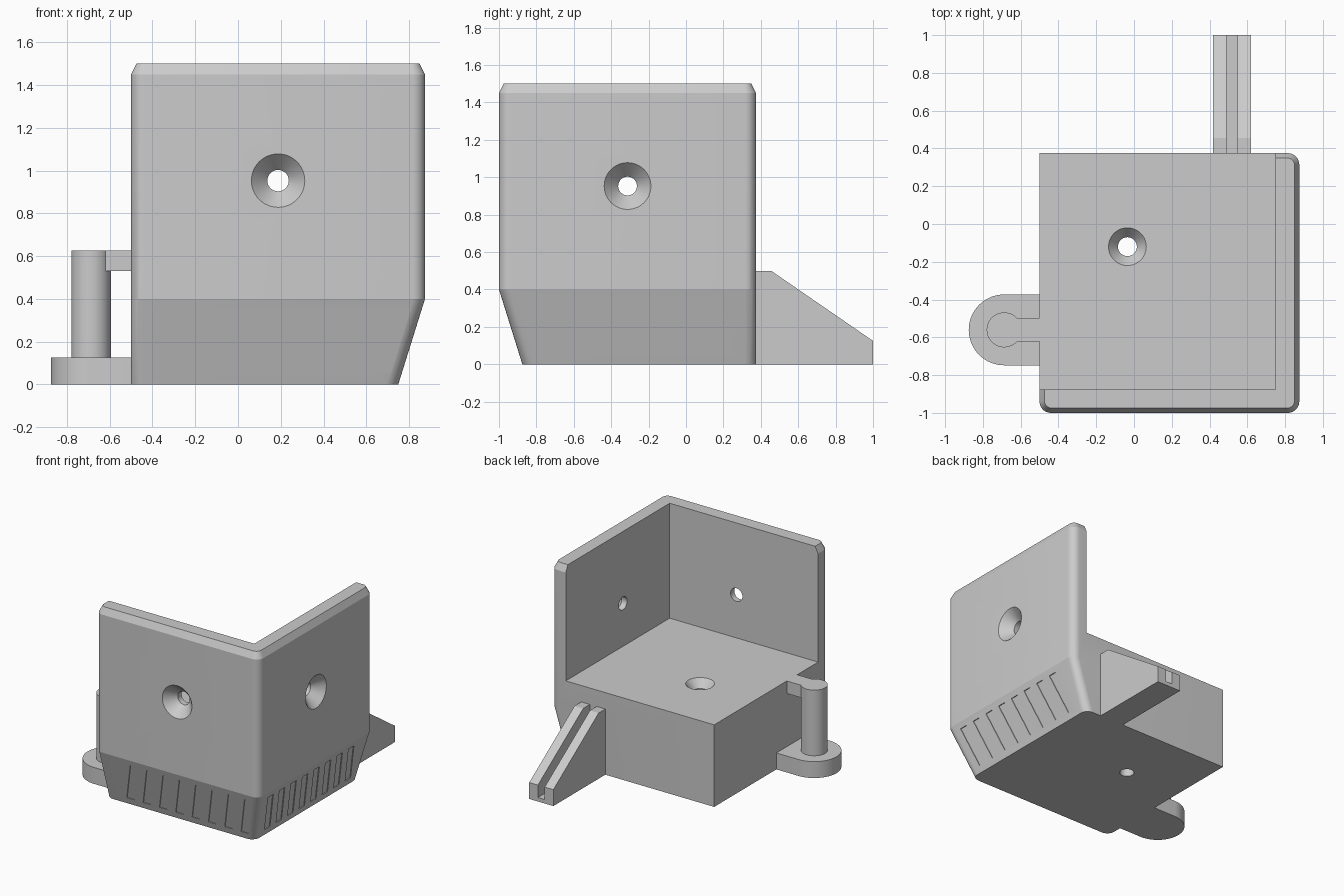
import bpy, bmesh, math
from mathutils import Matrix, Vector

cube = bpy.data.objects.get("Cube")
if cube:
    bpy.data.objects.remove(cube, do_unlink=True)

grey = bpy.data.materials.new("light grey plastic")
grey.use_nodes = True
grey.diffuse_color = (0.6, 0.6, 0.6, 1)
grey.node_tree.nodes["Principled BSDF"].inputs["Base Color"].default_value = (0.6, 0.6, 0.6, 1)


def loft(name, rings):
    """Solid through matching closed rings of points."""
    bm = bmesh.new()
    loops = [[bm.verts.new(p) for p in ring] for ring in rings]
    n = len(loops[0])
    for a, b in zip(loops, loops[1:]):
        for i in range(n):
            bm.faces.new((a[i], a[(i + 1) % n], b[(i + 1) % n], b[i]))
    bm.faces.new(loops[0])
    bm.faces.new(loops[-1])
    bmesh.ops.recalc_face_normals(bm, faces=bm.faces)
    mesh = bpy.data.meshes.new(name)
    bm.to_mesh(mesh)
    bm.free()
    mesh.materials.append(grey)
    ob = bpy.data.objects.new(name, mesh)
    bpy.context.collection.objects.link(ob)
    return ob


def prism(name, outline, z0, z1):
    return loft(name, [[(x, y, z) for x, y in outline] for z in (z0, z1)])


def box(name, x0, x1, y0, y1, z0, z1):
    return prism(name, [(x0, y0), (x1, y0), (x1, y1), (x0, y1)], z0, z1)


def arc(cx, cy, r, start, end, n):
    return [(cx + r * math.cos(math.radians(start + (end - start) * i / n)),
             cy + r * math.sin(math.radians(start + (end - start) * i / n)))
            for i in range(n + 1)]


def cut(target, cutter):
    cutter.hide_render = True
    mod = target.modifiers.new("cut", 'BOOLEAN')
    mod.operation = 'DIFFERENCE'
    mod.solver = 'EXACT'
    mod.object = cutter
    bpy.context.view_layer.objects.active = target
    bpy.ops.object.modifier_apply(modifier=mod.name)
    bpy.data.objects.remove(cutter, do_unlink=True)


def screw_hole(target, centre, outward, head, depth, length):
    """Countersunk hole; the head opens along the outward direction."""
    turn = Vector(outward).to_track_quat('Z', 'Y').to_matrix().to_4x4()
    place = Matrix.Translation(centre) @ turn
    over = 0.02
    flare = head + over * (head - 0.05) / depth
    rings = []
    for r, h in ((0.05, -length), (0.05, -depth), (flare, over)):
        rings.append([place @ Vector((x, y, h)) for x, y in arc(0, 0, r, 0, 360, 48)[:-1]])
    cut(target, loft("hole_cutter", rings))


def smooth(ob, degrees):
    bpy.ops.object.select_all(action='DESELECT')
    ob.select_set(True)
    bpy.context.view_layer.objects.active = ob
    bpy.ops.object.shade_smooth_by_angle(angle=math.radians(degrees))


# Corner body: rounded on three upright edges, tapered foot, chamfered rim
def section(z, x0, x1, y0, y1, r):
    pts = arc(x0 + r, y0 + r, r, 180, 270, 8)
    pts += arc(x1 - r, y0 + r, r, 270, 360, 8)
    pts += arc(x1 - r, y1 - r, r, 0, 90, 8)
    pts.append((x0, y1))
    return [(x, y, z) for x, y in pts]


body = loft("corner_body", [
    section(0, -0.5, 0.75, -0.875, 0.375, 0.06),
    section(0.4, -0.5, 0.875, -1, 0.375, 0.06),
    section(1.45, -0.5, 0.875, -1, 0.375, 0.06),
    section(1.5, -0.475, 0.85, -0.975, 0.35, 0.04)])
cut(body, box("pocket_cutter", -1, 0.75, -0.875, 1, 0.625, 2))

# Screw holes in front wall, right wall and floor
screw_hole(body, (0.1875, -1, 0.953), (0, -1, 0), 0.125, 0.08, 0.3)
screw_hole(body, (0.875, -0.3125, 0.953), (1, 0, 0), 0.125, 0.08, 0.3)
screw_hole(body, (-0.035, -0.12, 0.625), (0, 0, 1), 0.1, 0.06, 0.8)

# Shallow slanted grooves on the two tapered faces
for i in range(8):
    for side in ("front", "right"):
        rings = []
        for offset in (0.05, -0.006):
            ring = []
            for along, z in ((0, 0.05), (0.065, 0.05), (0.065, 0.355), (0, 0.355)):
                lean = 0.3125 * (z - 0.05)
                out = 0.875 + 0.3125 * z + offset
                if side == "front":
                    ring.append((-0.313 + 0.1375 * i + along + lean, -out, z))
                else:
                    ring.append((out - 0.125, -0.774 + 0.1385 * i + along - lean, z))
            rings.append(ring)
        cut(body, loft("groove_cutter", rings))
smooth(body, 15)

# Slotted fin at the back
profile = [(0.37, 0), (1, 0), (1, 0.125), (0.455, 0.5), (0.37, 0.5)]
fin = loft("back_fin", [[(x, y, z) for y, z in profile] for x in (0.417, 0.62)])
cut(fin, box("slot_cutter", 0.49, 0.547, 0.375, 1.1, 0.03, 0.6))

# Peg on a rounded foot, tied to the body by a small arm
px, py = -0.6875, -0.5605
foot = prism("peg_foot", arc(px, py, 0.1875, 90, 270, 32)
             + [(-0.49, py - 0.1875), (-0.49, py + 0.1875)], 0, 0.125)
peg = prism("peg", arc(px, py, 0.0925, 0, 360, 48)[:-1], 0.12, 0.625)
arm = box("peg_arm", -0.62, -0.49, py - 0.0625, py + 0.0625, 0.53, 0.625)
for part in (foot, peg):
    smooth(part, 30)
